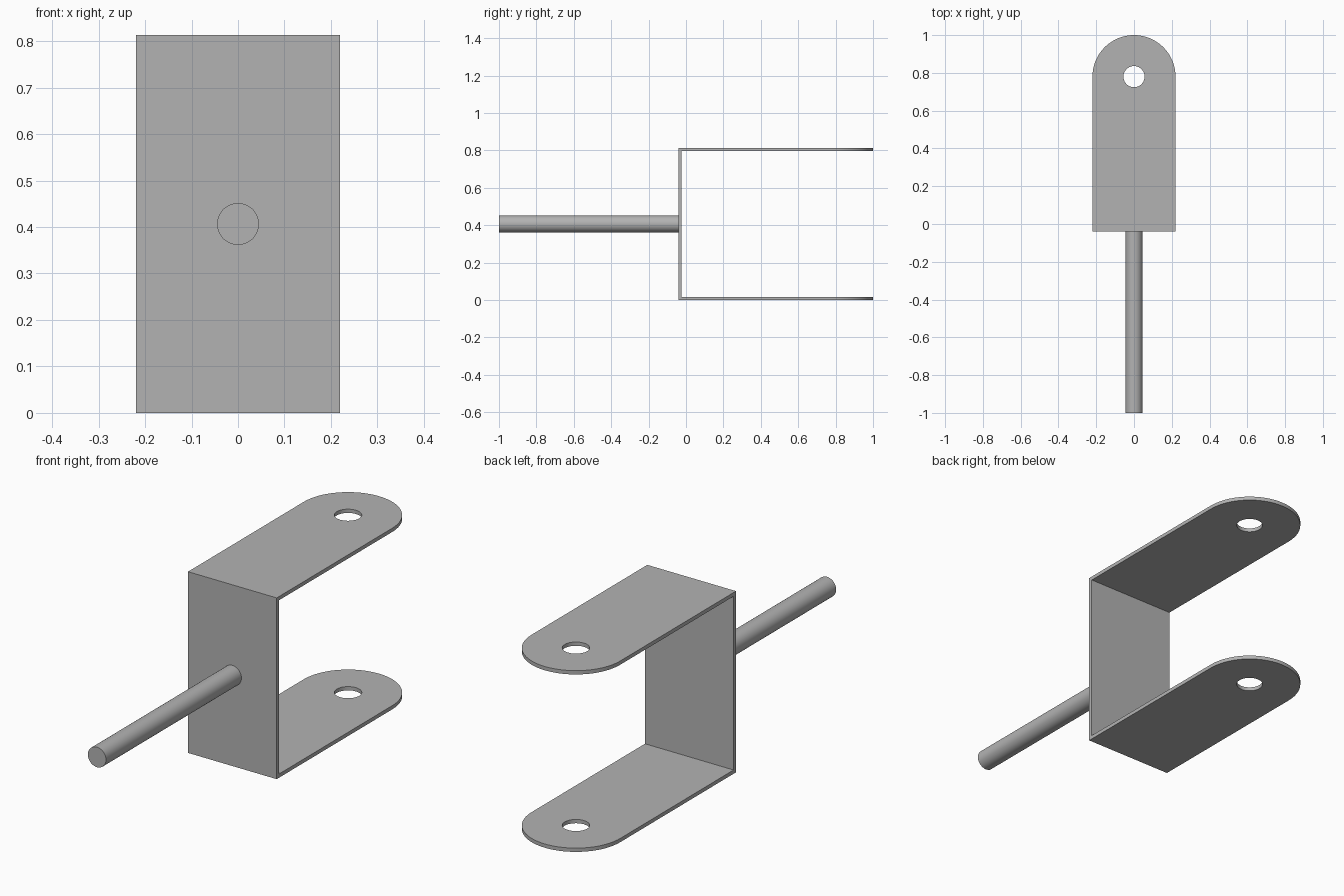
import bpy
import math

cube = bpy.data.objects.get("Cube")
if cube:
    bpy.data.objects.remove(cube, do_unlink=True)

HALF_W, HEIGHT, THICK = 0.22, 0.813, 0.017
FRONT, BACK = -0.04, 1.0
EYE_Y, EYE_R = BACK - HALF_W, 0.056
ROD_R = 0.045

steel = bpy.data.materials.new("grey steel")
steel.use_nodes = True
steel.diffuse_color = (0.45, 0.45, 0.45, 1)
steel.node_tree.nodes["Principled BSDF"].inputs["Base Color"].default_value = (0.45, 0.45, 0.45, 1)


def finish(obj, name):
    obj.name = obj.data.name = name
    obj.data.materials.clear()
    obj.data.materials.append(steel)
    bpy.ops.object.select_all(action='DESELECT')
    obj.select_set(True)
    bpy.context.view_layer.objects.active = obj
    bpy.ops.object.shade_smooth_by_angle(angle=math.radians(30))


def arc(radius, start, sweep, steps):
    return [(radius * math.cos(start + sweep * i / steps),
             EYE_Y + radius * math.sin(start + sweep * i / steps)) for i in range(steps + 1)]


def add_outline(curve, points):
    spline = curve.splines.new('POLY')
    spline.points.add(len(points) - 1)
    for p, (x, y) in zip(spline.points, points):
        p.co = (x, y, 0, 1)
    spline.use_cyclic_u = True


# Fork arms: round-ended strips with a pin hole
def make_arm(name, z):
    curve = bpy.data.curves.new(name, 'CURVE')
    curve.dimensions = '2D'
    curve.fill_mode = 'BOTH'
    curve.extrude = THICK / 2
    add_outline(curve, [(-HALF_W, FRONT), (HALF_W, FRONT)] + arc(HALF_W, 0, math.pi, 40))
    add_outline(curve, arc(EYE_R, 0, math.tau, 40)[:-1])
    obj = bpy.data.objects.new(name, curve)
    obj.location.z = z
    bpy.context.collection.objects.link(obj)
    bpy.ops.object.select_all(action='DESELECT')
    obj.select_set(True)
    bpy.context.view_layer.objects.active = obj
    bpy.ops.object.convert(target='MESH')
    finish(bpy.context.object, name)


make_arm("lower_arm", THICK / 2)
make_arm("upper_arm", HEIGHT - THICK / 2)

# Upright plate joining the arms
bpy.ops.mesh.primitive_cube_add(size=1, location=(0, FRONT + THICK / 2, HEIGHT / 2))
plate = bpy.context.object
plate.scale = (2 * HALF_W, THICK, HEIGHT - 2 * THICK)
bpy.ops.object.transform_apply(location=False, rotation=False, scale=True)
finish(plate, "upright_plate")

# Round rod, seated in the plate
rod_end = FRONT + THICK * 0.9
bpy.ops.mesh.primitive_cylinder_add(vertices=48, radius=ROD_R, depth=rod_end + 1,
                                    location=(0, (rod_end - 1) / 2, HEIGHT / 2),
                                    rotation=(math.pi / 2, 0, 0))
finish(bpy.context.object, "mounting_rod")
